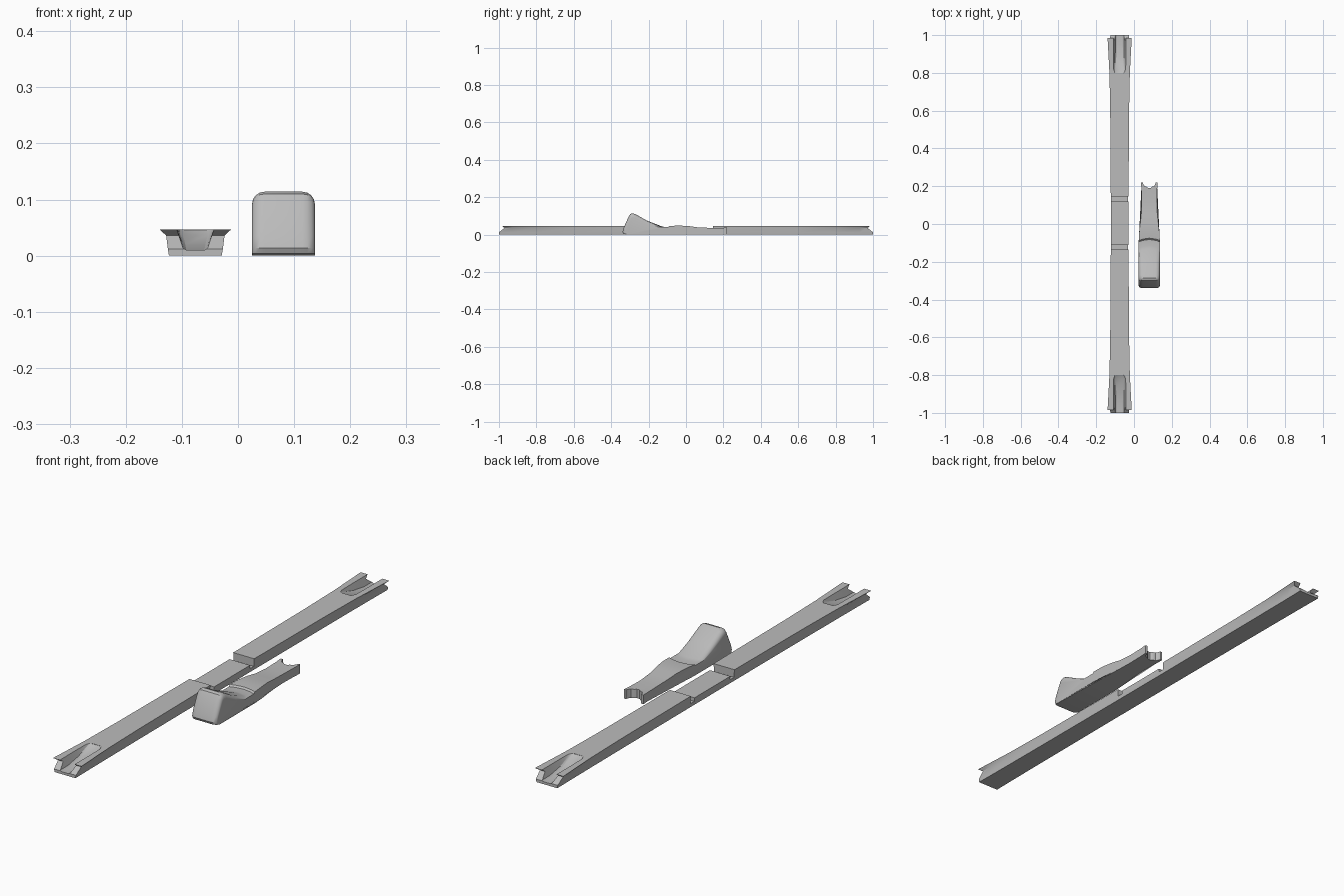
import bpy, math

if "Cube" in bpy.data.objects:
    bpy.data.objects.remove(bpy.data.objects["Cube"])

grey = bpy.data.materials.new("plain grey")
grey.use_nodes = True
tone = (0.5, 0.5, 0.5, 1)
grey.diffuse_color = tone
grey.node_tree.nodes["Principled BSDF"].inputs["Base Color"].default_value = tone


def make(name, verts, faces):
    mesh = bpy.data.meshes.new(name)
    mesh.from_pydata(verts, [], faces)
    mesh.materials.append(grey)
    obj = bpy.data.objects.new(name, mesh)
    bpy.context.collection.objects.link(obj)
    bpy.context.view_layer.objects.active = obj
    for other in bpy.context.selected_objects:
        other.select_set(False)
    obj.select_set(True)
    bpy.ops.object.mode_set(mode='EDIT')
    bpy.ops.mesh.select_all(action='SELECT')
    bpy.ops.mesh.normals_make_consistent(inside=False)
    bpy.ops.object.mode_set(mode='OBJECT')
    return obj


def loft(name, rings, split_caps=False):
    """Skin closed rings of equal length; caps are ngons or mirrored strips."""
    n = len(rings[0])
    verts = [p for ring in rings for p in ring]
    faces = []
    for i in range(len(rings) - 1):
        for j in range(n):
            k = (j + 1) % n
            faces.append((i * n + j, i * n + k, (i + 1) * n + k, (i + 1) * n + j))
    for base in (0, (len(rings) - 1) * n):
        if split_caps:
            for j in range(n // 2 - 1):
                faces.append([base + q for q in (j, j + 1, n - 2 - j, n - 1 - j)])
        else:
            faces.append(range(base, base + n))
    return make(name, verts, faces)


def cut(target, cutter):
    cutter.hide_render = True
    mod = target.modifiers.new("cut", 'BOOLEAN')
    mod.operation = 'DIFFERENCE'
    mod.solver = 'EXACT'
    mod.object = cutter
    bpy.context.view_layer.objects.active = target
    bpy.ops.object.modifier_apply(modifier=mod.name)
    bpy.data.objects.remove(cutter)


def smooth(obj):
    for other in bpy.context.selected_objects:
        other.select_set(False)
    obj.select_set(True)
    bpy.context.view_layer.objects.active = obj
    bpy.ops.object.shade_smooth_by_angle(angle=math.radians(32))


# Long bar: trapezoid section flaring into lips at both ends
BAR_X = -0.076
HEIGHT = 0.047


def bar_ring(y, base, waist, top, flush=True):
    side = [(base, 0, 0), (base + 0.002, 0.012, 0), (waist, 0.036, 0.03), (top, HEIGHT, 0.014)]
    sign = 1 if y > 0 else -1
    pts = [(w, y - (0 if flush else sign * d), z) for w, z, d in side]
    return [(BAR_X + w, yy, z) for w, yy, z in pts] + \
           [(BAR_X - w, yy, z) for w, yy, z in reversed(pts)]


half = [(0.15, 0.043, 0.046, 0.047), (0.6, 0.044, 0.048, 0.050),
        (0.8, 0.045, 0.050, 0.054), (0.93, 0.046, 0.051, 0.061)]
end = (0.047, 0.052, 0.064)
rings = [bar_ring(-1, *end, flush=False)]
rings += [bar_ring(-s[0], *s[1:]) for s in reversed(half)]
rings += [bar_ring(*s) for s in half]
rings += [bar_ring(1, *end, flush=False)]
bar = loft("long_bar", rings, split_caps=True)

# Lowered seat at mid length with a deeper slot at each end
seat = [(-0.135, 0.07), (-0.135, 0.016), (-0.11, 0.016), (-0.11, 0.03),
        (0.12, 0.03), (0.12, 0.016), (0.145, 0.016), (0.145, 0.07)]
cut(bar, loft("seat_cutter", [[(x, y, z) for y, z in seat] for x in (-0.2, 0.05)]))

# Tapered channel in each end, its floor ramping up to the top
for sign in (-1, 1):
    channel = []
    for y, floor, low, high in ((1.05, 0.01, 0.016, 0.033), (0.95, 0.01, 0.016, 0.033),
                                (0.88, 0.02, 0.018, 0.033), (0.82, 0.037, 0.022, 0.032),
                                (0.8, 0.046, 0.02, 0.025)):
        right = [(low, floor), (low + 0.006, floor + 0.004), (high, HEIGHT), (high, 0.07)]
        section = right + [(-w, z) for w, z in reversed(right)]
        channel.append([(BAR_X + w, sign * y, z) for w, z in section])
    cut(bar, loft("channel_cutter", channel))
smooth(bar)

# Grip: side profile swept across its width, with a rounded raised head
# each point: y, z, half width, side rounding in y, side rounding in z, arc
GRIP_X = 0.081
profile = [
    (-0.32, 0, 0.056, 0.3, 0, 0), (-0.335, 0.004, 0.056, 0.5, 0, 0),
    (-0.34, 0.014, 0.056, 0.6, 0, 0), (-0.334, 0.035, 0.056, 0.6, 0, 0),
    (-0.306, 0.098, 0.056, 0.5, 0.6, 0), (-0.298, 0.11, 0.056, 0.3, 0.9, 0),
    (-0.285, 0.114, 0.056, 0, 1, 0), (-0.27, 0.109, 0.056, 0, 1, 0),
    (-0.21, 0.075, 0.056, 0, 0.7, 0), (-0.15, 0.044, 0.056, 0, 0.2, 0.02),
    (-0.13, 0.04, 0.056, 0, 0, 0.016), (-0.095, 0.04, 0.056, 0, 0, 0.013),
    (-0.088, 0.046, 0.056, 0, 0, 0.013), (-0.04, 0.048, 0.053, 0, 0, 0),
    (0.01, 0.046, 0.047, 0, 0, 0), (0.06, 0.039, 0.042, 0, 0, 0),
    (0.12, 0.036, 0.04, 0, 0, 0), (0.19, 0.036, 0.042, 0, 0, 0),
    (0.22, 0.037, 0.044, 0, 0, 0)]
# underside follows the same widths
profile += [(p[0], 0, p[2], 0, 0, 0) for p in reversed(profile[13:])]
profile += [(-0.088, 0, 0.056, 0, 0, 0)]

R = 0.022
angles = [math.radians(a) for a in (0, 22, 45, 68, 90)]
columns = [(-1, a) for a in reversed(angles)] + [(0, 0)] + [(1, a) for a in angles]
grip_rings = []
for sign, a in columns:
    ring = []
    inset = R * (1 - math.cos(a))
    for y, z, w, ry, rz, arc in profile:
        x = sign * (w - R + R * math.sin(a))
        bow = arc * (1 - (x / w) ** 2)
        ring.append((GRIP_X + x, y + bow + inset * ry, z - inset * rz))
    grip_rings.append(ring)
grip = loft("grip", grip_rings)

# Forked tail
fork = [(0.036, 0.23), (0.033, 0.213), (0.025, 0.2), (0.015, 0.198), (0.006, 0.19)]
outline = fork + [(-x, y) for x, y in reversed(fork)]
cut(grip, loft("fork_cutter", [[(GRIP_X + x, y, z) for x, y in outline] for z in (-0.05, 0.1)]))
smooth(grip)
